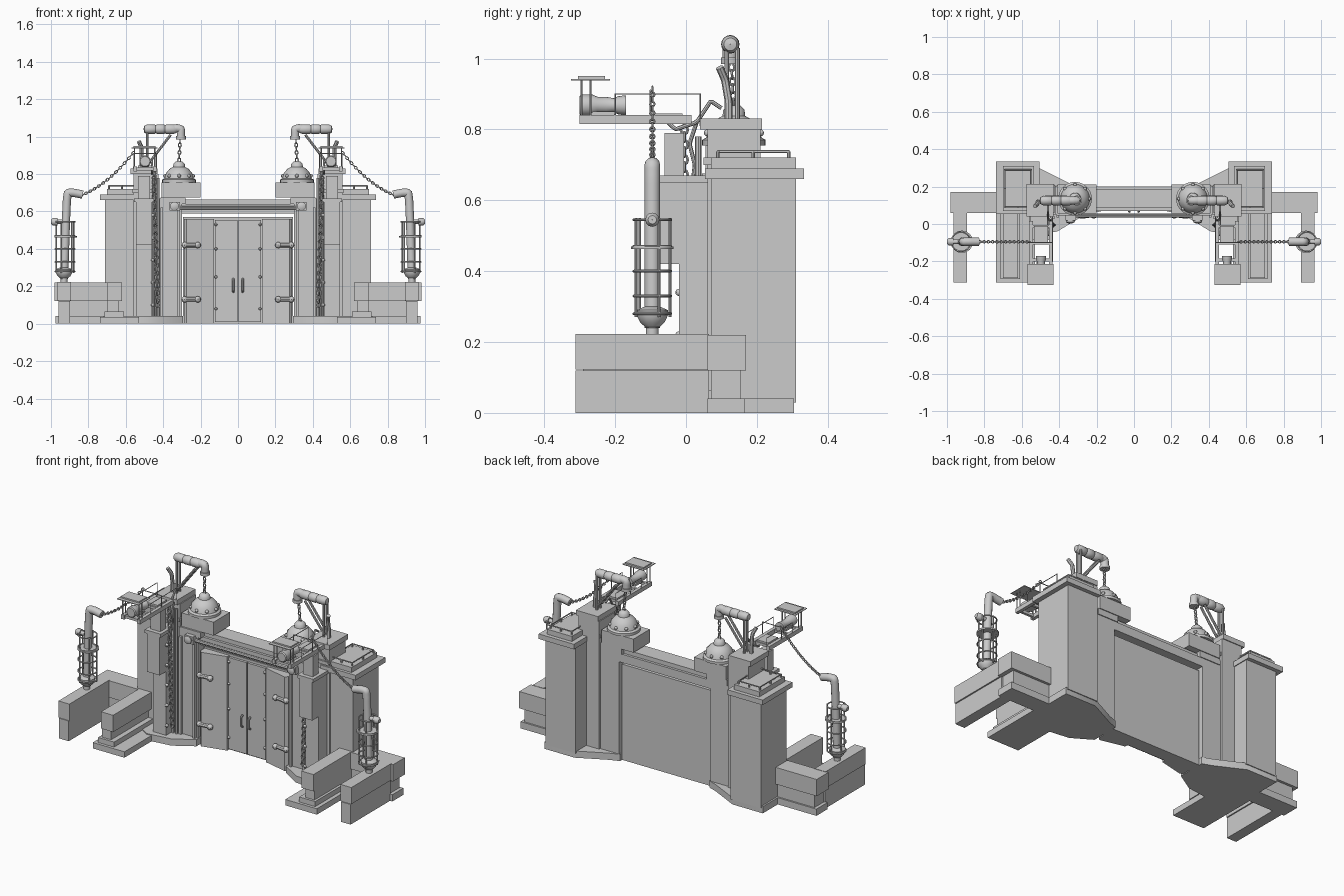
import bpy, bmesh, math
from mathutils import Vector, Matrix

if "Cube" in bpy.data.objects:
    bpy.data.objects.remove(bpy.data.objects["Cube"], do_unlink=True)

grey = bpy.data.materials.new("light_grey")
grey.use_nodes = True
grey.diffuse_color = (0.6, 0.6, 0.6, 1)
grey.node_tree.nodes["Principled BSDF"].inputs["Base Color"].default_value = (0.6, 0.6, 0.6, 1)


def link(name, mesh, mirror=True):
    mesh.materials.clear()
    mesh.materials.append(grey)
    ob = bpy.data.objects.new(name, mesh)
    bpy.context.collection.objects.link(ob)
    bpy.ops.object.select_all(action="DESELECT")
    ob.select_set(True)
    bpy.context.view_layer.objects.active = ob
    bpy.ops.object.shade_smooth_by_angle(angle=math.radians(40))
    if mirror:
        ob.modifiers.new("Mirror", "MIRROR").use_mirror_merge = False
    return ob


def finish(name, bm, mirror=True):
    bmesh.ops.recalc_face_normals(bm, faces=bm.faces)
    mesh = bpy.data.meshes.new(name)
    bm.to_mesh(mesh)
    bm.free()
    return link(name, mesh, mirror)


def add_box(bm, x, y, z):
    size = Matrix.Diagonal((x[1] - x[0], y[1] - y[0], z[1] - z[0], 1))
    mid = Matrix.Translation((sum(x) / 2, sum(y) / 2, sum(z) / 2))
    bmesh.ops.create_cube(bm, size=1, matrix=mid @ size)


def boxes(name, *items, mirror=True):
    bm = bmesh.new()
    for x, y, z in items:
        add_box(bm, x, y, z)
    return finish(name, bm, mirror)


def prism(name, outline, z0, z1):
    bm = bmesh.new()
    face = bm.faces.new([bm.verts.new((x, y, z0)) for x, y in outline])
    top = bmesh.ops.extrude_face_region(bm, geom=[face])["geom"]
    bmesh.ops.translate(bm, vec=(0, 0, z1 - z0), verts=[v for v in top if isinstance(v, bmesh.types.BMVert)])
    return finish(name, bm)


def turned(name, origin, axis, profile, sides=20, mirror=True):
    """Revolve (radius, distance) pairs about an axis."""
    bm = bmesh.new()
    turn = Matrix.Translation(origin) @ Vector(axis).to_track_quat("Z", "Y").to_matrix().to_4x4()
    pts = [bm.verts.new((max(r, 0.0005), 0, h)) for r, h in profile]
    edges = [bm.edges.new(p) for p in zip(pts, pts[1:])]
    bmesh.ops.spin(bm, geom=pts + edges, cent=(0, 0, 0), axis=(0, 0, 1), angle=math.tau, steps=sides)
    bmesh.ops.remove_doubles(bm, verts=bm.verts, dist=0.0003)
    bmesh.ops.transform(bm, matrix=turn, verts=bm.verts)
    return finish(name, bm, mirror)


def tubes(name, paths, radius, closed=False, smooth=False, mirror=True, res=2):
    """Round tubes swept along each path, baked to one mesh."""
    cu = bpy.data.curves.new(name, "CURVE")
    cu.dimensions = "3D"
    cu.bevel_depth, cu.bevel_resolution, cu.use_fill_caps = radius, res, True
    for path in paths:
        if smooth:
            sp = cu.splines.new("NURBS")
            sp.order_u, sp.use_endpoint_u, sp.resolution_u = 3, True, 6
        else:
            sp = cu.splines.new("POLY")
        sp.points.add(len(path) - 1)
        for p, co in zip(sp.points, path):
            p.co = (*co, 1)
        sp.use_cyclic_u = closed
    tmp = bpy.data.objects.new(name + "_path", cu)
    bpy.context.collection.objects.link(tmp)
    bpy.context.view_layer.update()
    mesh = bpy.data.meshes.new_from_object(tmp.evaluated_get(bpy.context.evaluated_depsgraph_get()))
    bpy.data.objects.remove(tmp, do_unlink=True)
    return link(name, mesh, mirror)


def chain(name, start, end, count, sag=0.0, radius=0.003):
    a, b = Vector(start), Vector(end)
    step = (b - a) / count
    d = step.normalized()
    side = d.cross(Vector((0, 1, 0))).normalized()
    other = d.cross(side)
    links = []
    for i in range(count):
        t = (i + 0.5) / count
        c = a + step * (i + 0.5) - Vector((0, 0, 4 * sag * t * (1 - t)))
        w = side if i % 2 else other
        angles = [math.tau * k / 8 for k in range(8)]
        links.append([c + d * math.cos(g) * step.length * 0.62 + w * math.sin(g) * radius * 2.2 for g in angles])
    tubes(name, links, radius, closed=True, res=1)


def studs(name, centres, radius, mirror=True):
    bm = bmesh.new()
    for c in centres:
        bmesh.ops.create_uvsphere(bm, u_segments=8, v_segments=6, radius=radius, matrix=Matrix.Translation(c))
    finish(name, bm, mirror)


# Gate wall and lintel
boxes("gate_wall", ((-.295, .295), (.10, .18), (0, .57)), mirror=False)
boxes("lintel", ((-.32, .32), (.07, .20), (.59, .64)), ((-.30, .30), (.085, .185), (.64, .665)), mirror=False)
tubes("lintel_rail", [[(-.35, .045, .62), (.35, .045, .62)]], .01, mirror=False)
boxes("lintel_rail_bracket", ((.31, .365), (.02, .07), (.605, .65)))
turned("lintel_lamp", (.34, .03, .628), (0, -1, 0), [(0, 0), (.02, 0), (.024, .02), (.012, .026), (0, .026)], 12)

# Doors: centre leaves, angled side leaves, hinges and handles
boxes("centre_door", ((.003, .123), (.085, .10), (.01, .555)))
prism("side_door", [(.127, .10), (.127, .08), (.275, .045), (.29, .06), (.29, .10)], 0, .56)
tubes("door_hinge", [[(.28, .04, z), (.21, .05, z)] for z in (.13, .42)], .012)
studs("door_hinge_knuckle", [(x, .045, z) for x in (.215, .285) for z in (.13, .42)], .017)
studs("door_rivets", [(.118, .083, z) for z in (.08, .25, .40, .53)], .008)
tubes("door_handle", [[(.025, .08, .17), (.025, .065, .18), (.025, .065, .23), (.025, .08, .24)]], .006)

# Foundations under the towers
prism("foundation", [(.295, .20), (.295, .03), (.41, -.04), (.56, -.06), (.72, .04),
                     (.72, .305), (.52, .305), (.35, .22)], 0, .04)

# Inner pillar with its dome
boxes("inner_pillar", ((.30, .425), (.05, .20), (.04, .67)), ((.31, .325), (.035, .05), (.04, .62)),
      ((.40, .415), (.035, .05), (.04, .62)))
boxes("dome_plinth", ((.20, .41), (.055, .21), (.675, .755)), ((.28, .415), (.045, .205), (.64, .675)))
turned("dome", (.315, .135, .755), (0, 0, 1), [(0, 0), (.09, 0), (.09, .015), (.078, .022), (.07, .05), (.052, .072),
       (.032, .083), (.03, .10), (.018, .112), (0, .115)], 28)
studs("dome_rivets", [(.315 + .075 * math.cos(a), .135 + .075 * math.sin(a), .79)
                      for a in [math.tau * k / 8 for k in range(8)]], .01)

# Crane tower behind the front column
boxes("crane_tower", ((.425, .56), (.06, .21), (.04, .80)))
boxes("crane_tower_cap", ((.43, .575), (.04, .215), (.80, .83)), ((.42, .565), (.05, .205), (.70, .72)))
boxes("front_column", ((.46, .545), (-.08, .07), (.42, .65)), ((.46, .545), (-.02, .07), (.04, .42)),
      ((.45, .555), (-.085, .07), (.65, .67)), ((.47, .535), (-.06, -.005), (.67, .79)))
tubes("column_pipes", [[(x, .035, .03), (x, .035, .78)] for x in (.43, .452)], .009)
studs("column_studs", [(.455, -.02, z) for z in (.10, .22, .34, .46, .58)], .01)
tubes("exhaust_pipe", [[(.515, .12, .82), (.515, .12, .88), (.515, .11, .94), (.53, .095, .975)]], .011, smooth=True)
tubes("hose", [[(.46, .10, .86), (.46, .07, .88), (.46, .03, .82), (.46, -.03, .80), (.46, -.06, .83)],
               [(.445, .03, .82), (.44, .01, .76), (.445, .025, .70), (.45, .02, .66)]], .006, smooth=True)

# Outer tower
boxes("outer_tower", ((.51, .71), (.07, .31), (.03, .665)))
boxes("outer_tower_cap", ((.505, .738), (.053, .333), (.66, .69)), ((.535, .70), (.07, .31), (.69, .72)))
corners = [(.55, .09), (.69, .09), (.69, .29), (.55, .29)]
tubes("cap_railing", [[(x, y, .738) for x, y in corners]], .004, closed=True)
tubes("cap_railing_posts", [[(x, y, .715), (x, y, .738)] for x, y in corners + [(.69, .19), (.55, .19), (.62, .09), (.62, .29)]], .005)

# Low stepped walls
boxes("front_wall", ((.62, .70), (-.29, .08), (.12, .22)), ((.64, .70), (-.28, .08), (.065, .12)),
      ((.61, .715), (-.295, .08), (.035, .065)), ((.53, .738), (-.312, .07), (0, .035)))
boxes("side_wall", ((.69, .98), (.06, .17), (.12, .22)), ((.69, .955), (.07, .155), (.04, .12)),
      ((.69, .975), (.06, .165), (0, .04)))
boxes("outer_wall", ((.893, .965), (-.312, .065), (.123, .222)), ((.897, .96), (-.312, .065), (0, .12)))

# Caged standing lamp
lx, ly = .925, -.095
tubes("lamp_pipe", [[(.93, ly, .24), (.92, ly, .55), (.915, ly, .66), (.91, ly, .70), (.88, ly, .70), (.83, ly, .69)]],
      .022, smooth=True, res=4)
turned("lamp_foot", (lx + .005, ly, .215), (0, 0, 1), [(0, 0), (.018, 0), (.018, .025), (.035, .04), (.045, .06),
       (.045, .075), (.022, .085), (0, .085)], 14)
circle = [math.tau * k / 16 for k in range(16)]
tubes("lamp_cage_rings", [[(lx + .052 * math.cos(a), ly + .052 * math.sin(a), z) for a in circle]
                          for z in (.28, .33, .40, .47, .545)], .004, closed=True)
tubes("lamp_cage_bars", [[(lx + .05 * math.cos(a), ly + .05 * math.sin(a), z) for z in (.27, .55)]
                         for a in circle[1::3]], .004)
turned("lamp_collar", (lx - .005, ly, .462), (0, 0, 1), [(0, 0), (.06, 0), (.06, .008), (0, .008)], 16)
turned("lamp_valve", (lx, ly, .545), (1, 0, 0), [(0, 0), (.012, 0), (.012, .04), (.02, .04), (.02, .065), (.012, .075), (0, .075)], 12)
chain("lamp_chain", (.83, ly, .69), (.555, ly, .92), 24, sag=.03)

# Gantry arm with searchlight and canopy
boxes("gantry_beams", *[((x, x + .02), (-.30, .015), (.815, .84)) for x in (.435, .54)],
      *[((.455, .54), (y, y + .015), (.82, .835)) for y in (-.29, -.2, -.11, -.02)],
      ((.46, .535), (-.10, -.01), (.835, .845)))
tubes("gantry_railing", [[(x, -.20, .84), (x, -.20, .90), (x, .04, .90), (x, .04, .81)] for x in (.435, .56)]
      + [[(x, -.10, .84), (x, -.10, .91)] for x in (.435, .56)] + [[(.435, -.10, .91), (.565, -.10, .91)]], .0025)
turned("searchlight", (.497, -.17, .868), (0, -1, 0), [(0, 0), (.028, 0), (.026, .02), (.02, .035), (.024, .055),
       (.024, .08), (.031, .095), (.031, .125), (.026, .13), (0, .13)], 16)
boxes("searchlight_mount", ((.475, .52), (-.27, -.20), (.838, .85)))
boxes("canopy", ((.44, .56), (-.305, -.228), (.94, .95)), ((.43, .57), (-.325, -.215), (.938, .942)))
tubes("canopy_posts", [[(x, y, .83), (x, y, .94)] for x in (.445, .553) for y in (-.295, -.27)], .003)

# Jib crane with hook chain
tubes("jib_post", [[(.485, y, .82), (.485, y, 1.03)] for y in (.115, .145)]
      + [[(.475, y, .86), (.36, y, 1.01)] for y in (.115, .145)], .007)
turned("jib_boom", (.505, .125, 1.04), (-1, 0, 0), [(0, 0), (.018, .004), (.025, .018), (.025, .06), (.021, .065),
       (.026, .075), (.026, .11), (.022, .115), (.026, .125), (.026, .16), (.02, .175), (0, .175)], 16)
tubes("jib_elbow", [[(.36, .125, 1.04), (.325, .125, 1.045), (.305, .125, 1.04), (.305, .125, .985)]],
      .022, smooth=True, res=4)
turned("jib_nozzle", (.305, .125, .985), (0, 0, 1), [(0, 0), (.027, 0), (.027, .018), (0, .018)], 14)
chain("jib_chain", (.31, .128, .985), (.315, .135, .865), 6, radius=.0035)

# Long chains hanging down the columns
chain("column_chain", (.45, -.005, .81), (.43, -.005, .09), 34, radius=.0045)
